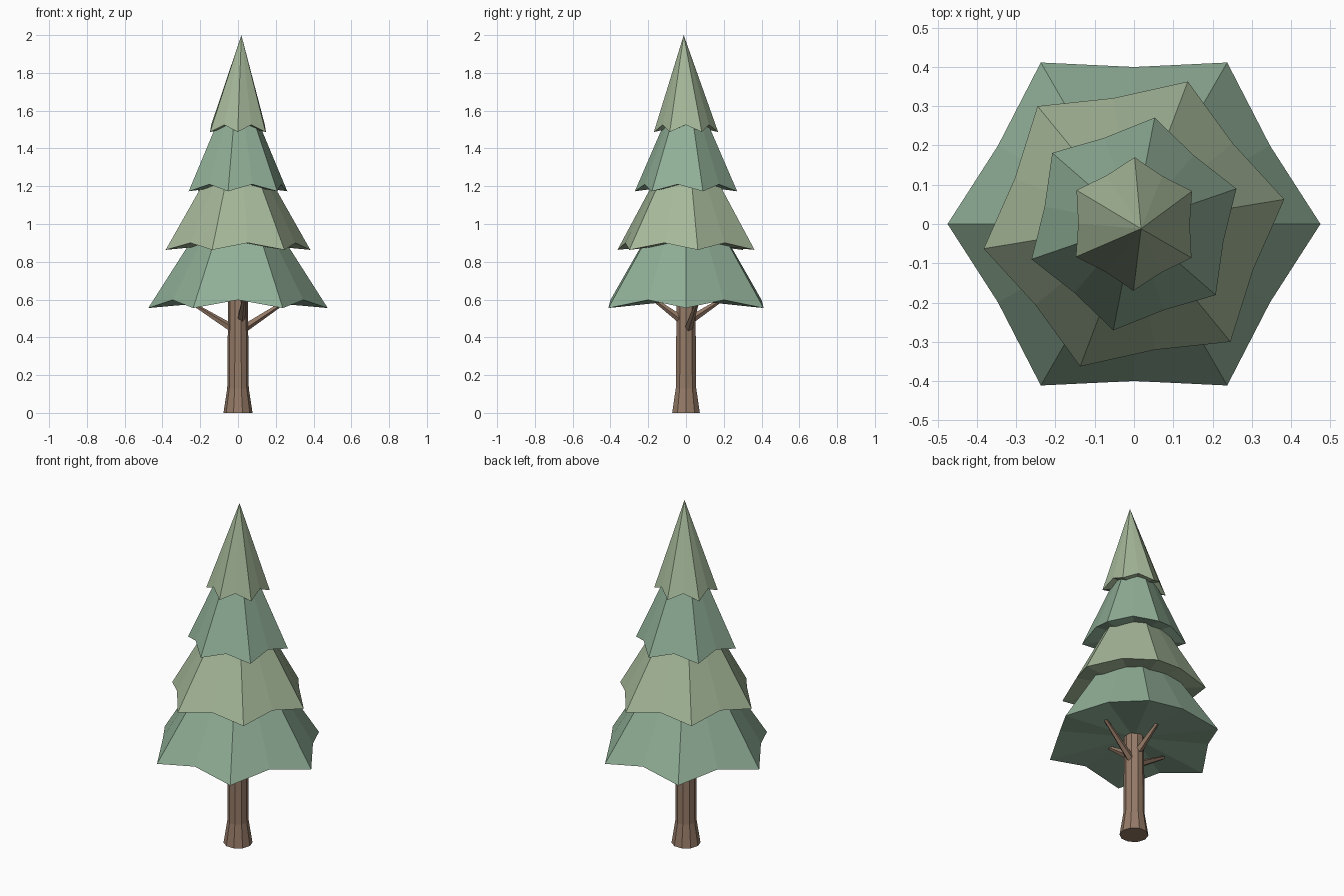
import bpy, bmesh
from math import sin, cos, radians
from mathutils import Vector

if "Cube" in bpy.data.objects:
    bpy.data.objects.remove(bpy.data.objects["Cube"])


def material(name, rgb):
    m = bpy.data.materials.new(name)
    m.diffuse_color = (*rgb, 1)
    m.use_nodes = True
    m.node_tree.nodes["Principled BSDF"].inputs["Base Color"].default_value = m.diffuse_color
    return m


def make_object(name, bm, mat):
    bmesh.ops.recalc_face_normals(bm, faces=bm.faces)
    me = bpy.data.meshes.new(name)
    bm.to_mesh(me)
    bm.free()
    me.materials.append(mat)
    ob = bpy.data.objects.new(name, me)
    bpy.context.collection.objects.link(ob)
    return ob


def tier(name, tip_r, tip_z, notch_r, notch_z, turn, apex, mat):
    """Six-pointed skirt: drooping tips alternate with raised notches."""
    bm = bmesh.new()
    ring = []
    for i in range(12):
        r, z = (notch_r, notch_z) if i % 2 else (tip_r, tip_z)
        a = radians(turn + 30 * i)
        ring.append(bm.verts.new((r * cos(a), r * sin(a), z)))
    top = bm.verts.new(apex)
    under = bm.verts.new((0, 0, notch_z))
    for i in range(12):
        a, b = ring[i], ring[(i + 1) % 12]
        bm.faces.new((a, b, top))
        bm.faces.new((b, a, under))
    return make_object(name, bm, mat)


def tube(name, sections, sides, mat):
    """Faceted tapering tube through (centre, radius) sections."""
    bm = bmesh.new()
    axis = (Vector(sections[-1][0]) - Vector(sections[0][0])).normalized()
    turn = Vector((0, 0, 1)).rotation_difference(axis)
    rings = []
    for centre, r in sections:
        rings.append([bm.verts.new(Vector(centre) + turn @ Vector(
            (r * cos(radians(360 * i / sides)), r * sin(radians(360 * i / sides)), 0)))
            for i in range(sides)])
    for lo, hi in zip(rings, rings[1:]):
        for i in range(sides):
            j = (i + 1) % sides
            bm.faces.new((lo[i], lo[j], hi[j], hi[i]))
    bm.faces.new(rings[0][::-1])
    bm.faces.new(rings[-1])
    return make_object(name, bm, mat)


bark = material("bark", (0.30, 0.195, 0.135))
blue_green = material("blue_green_needles", (0.28, 0.43, 0.31))
pale_green = material("pale_green_needles", (0.38, 0.48, 0.32))

# Foliage tiers, bottom to top, each turned a little further
tier("foliage_bottom", 0.475, 0.555, 0.40, 0.598, 0, (0, 0, 1.30), blue_green)
tier("foliage_lower", 0.388, 0.863, 0.325, 0.90, 9.3, (0, 0, 1.54), pale_green)
tier("foliage_upper", 0.276, 1.173, 0.232, 1.21, 19, (0, 0, 1.80), blue_green)
tier("foliage_top", 0.17, 1.487, 0.142, 1.525, 29.5, (0.018, -0.012, 2.0), pale_green)

# Trunk with flared foot
tube("trunk", [((0, 0, 0), 0.077), ((0, 0, 0.13), 0.057), ((0, 0, 0.64), 0.052)], 10, bark)

# Bare branches under the lowest tier
branches = {
    "branch_right": ((0.02, 0.01, 0.44), (0.25, 0.06, 0.59)),
    "branch_left": ((-0.02, 0, 0.44), (-0.22, -0.02, 0.565)),
    "branch_back": ((0, 0.02, 0.49), (0, 0.19, 0.60)),
    "branch_front": ((0.015, -0.02, 0.49), (0.03, -0.17, 0.60)),
}
for name, (start, end) in branches.items():
    tube(name, [(start, 0.023), (end, 0.010)], 5, bark)
